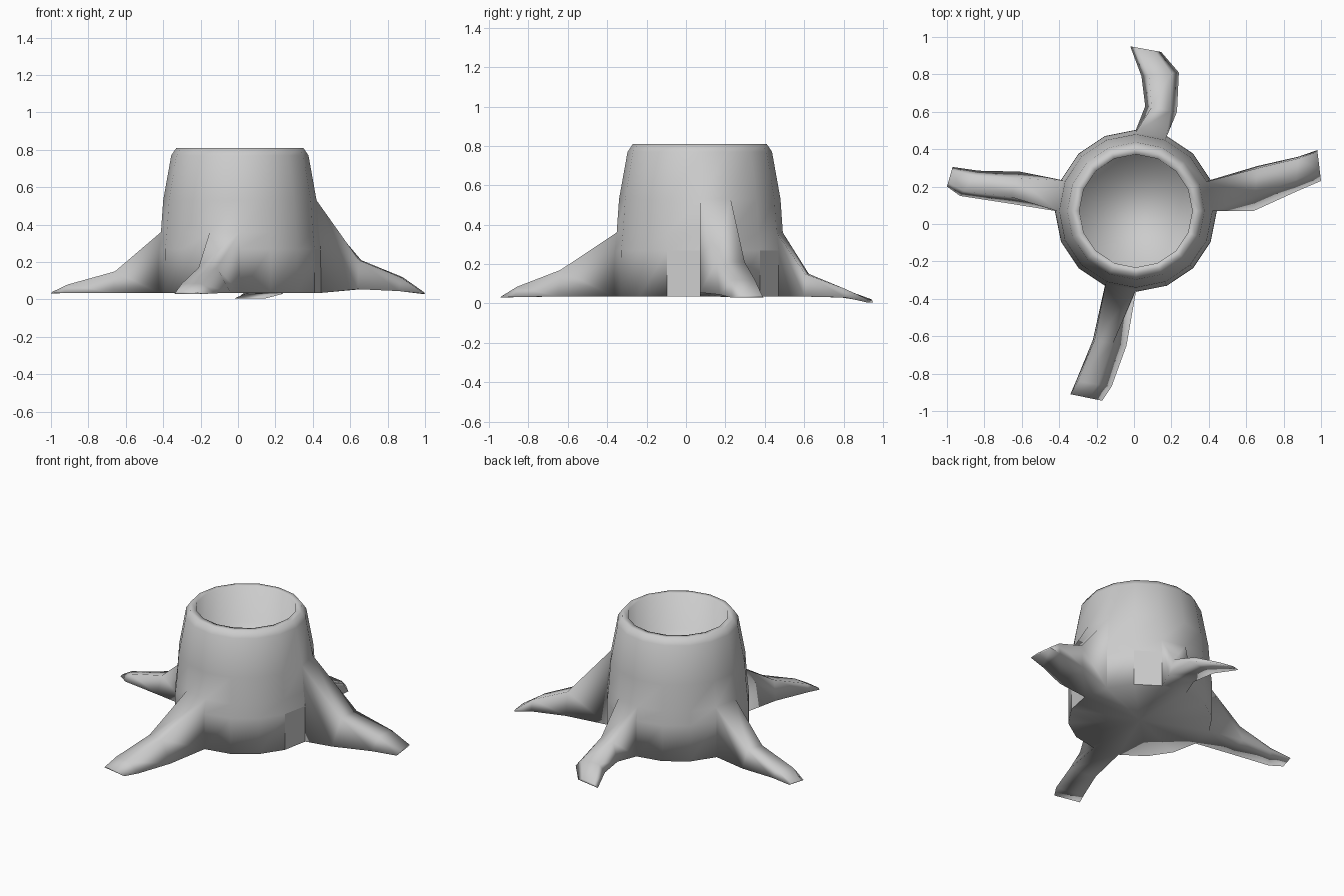
import bpy, bmesh, math
from mathutils import Vector

if "Cube" in bpy.data.objects:
    bpy.data.objects.remove(bpy.data.objects["Cube"])

SIDES, CX, CY = 16, 0.01, 0.07
bm = bmesh.new()


def ring(radius, z):
    return [bm.verts.new((CX + radius * math.cos(2 * math.pi * i / SIDES),
                          CY + radius * math.sin(2 * math.pi * i / SIDES), z))
            for i in range(SIDES)]


# trunk profile: outer wall, rounded rim, shallow hollow
profile = [(0.433, 0.035), (0.432, 0.27), (0.422, 0.36), (0.41, 0.53), (0.367, 0.77),
           (0.34, 0.81), (0.302, 0.81), (0.30, 0.575)]
rings = [ring(r, z) for r, z in profile]

# roots: wall column -> (wall ring at the top of the root, crest insets, sections)
# section: side a (x, y), side b (x, y), crest height, underside height
roots = {
    0: (3, (0.35, 0.05), [(0.64, 0.07, 0.66, 0.31, 0.21, 0.055),
                          (0.86, 0.17, 0.88, 0.36, 0.12, 0.045),
                          (1.00, 0.23, 0.98, 0.395, 0.04, 0.03)]),
    3: (2, (0.2, 0.2), [(0.23, 0.60, 0.06, 0.63, 0.15, 0.035),
                        (0.24, 0.81, 0.04, 0.79, 0.075, 0.03),
                        (0.145, 0.92, -0.02, 0.95, 0.02, 0.005)]),
    7: (2, (0.2, 0.2), [(-0.61, 0.28, -0.67, 0.11, 0.15, 0.035),
                        (-0.83, 0.285, -0.93, 0.15, 0.08, 0.035),
                        (-0.97, 0.305, -1.00, 0.20, 0.04, 0.033)]),
    11: (2, (0.05, 0.4), [(-0.22, -0.62, -0.04, -0.65, 0.17, 0.035),
                          (-0.31, -0.84, -0.12, -0.87, 0.085, 0.033),
                          (-0.34, -0.91, -0.17, -0.945, 0.04, 0.03)]),
}
flat_columns = (2, 15)

# trunk walls, leaving openings where the roots grow
for j in range(len(rings) - 1):
    for i in range(SIDES):
        if i in roots and j < roots[i][0]:
            continue
        k = (i + 1) % SIDES
        f = bm.faces.new((rings[j][i], rings[j][k], rings[j + 1][k], rings[j + 1][i]))
        f.smooth = not (j == 0 and i in flat_columns)

# underside fan and hollow floor
hub = bm.verts.new((CX, CY, 0.035))
for i in range(SIDES):
    bm.faces.new((hub, rings[0][(i + 1) % SIDES], rings[0][i])).smooth = True
bm.faces.new(rings[-1]).smooth = True

# roots lofted out of the wall openings
for col, (top, (ia, ib), sections) in roots.items():
    nxt = (col + 1) % SIDES
    prev = [rings[0][col], rings[0][nxt], rings[top][nxt], rings[top][col]]
    for ax, ay, bx, by, zt, zb in sections:
        a, b = Vector((ax, ay, 0)), Vector((bx, by, 0))
        up, down = Vector((0, 0, zt)), Vector((0, 0, zb))
        cur = [bm.verts.new(p) for p in (a + down, b + down,
                                         b.lerp(a, ib) + up, a.lerp(b, ia) + up)]
        for s in range(4):
            t = (s + 1) % 4
            bm.faces.new((prev[s], prev[t], cur[t], cur[s])).smooth = True
        prev = cur
    bm.faces.new(prev).smooth = True

bmesh.ops.recalc_face_normals(bm, faces=bm.faces[:])
mesh = bpy.data.meshes.new("tree_stump")
bm.to_mesh(mesh)
bm.free()
bpy.context.collection.objects.link(bpy.data.objects.new("tree_stump", mesh))
